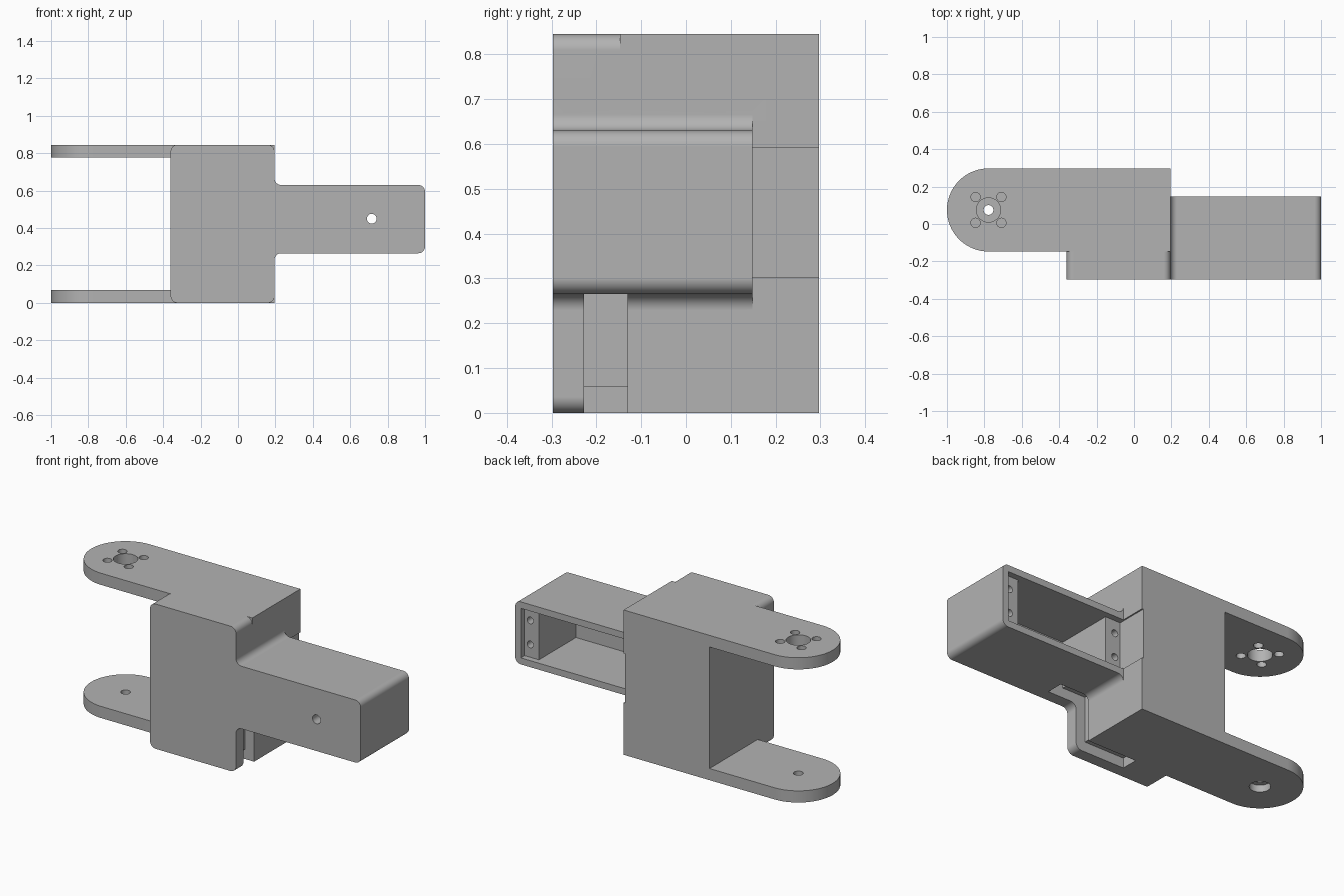
import bpy, bmesh, math
from mathutils import Vector

if "Cube" in bpy.data.objects:
    bpy.data.objects.remove(bpy.data.objects["Cube"])

grey = bpy.data.materials.new("plain grey")
grey.use_nodes = True
grey.diffuse_color = (0.45, 0.45, 0.45, 1)
grey.node_tree.nodes["Principled BSDF"].inputs["Base Color"].default_value = grey.diffuse_color

# Main dimensions
TOP, MID = 0.845, 0.448
FRONT, STEP, BACK = -0.297, -0.147, 0.297
BODY_L, BODY_R = -0.36, 0.195
BOX_LOW, BOX_TOP, BOX_BACK = 0.265, 0.63, 0.148
PIVOT = (-0.778, 0.075)
FILLET = 0.036


def rounded(corners, steps=12):
    """Turn right-angled corners (a, b, radius) into an outline with arcs."""
    out = []
    for i, (a, b, r) in enumerate(corners):
        p = Vector((a, b))
        if r == 0:
            out.append(p)
            continue
        d1 = (Vector(corners[i - 1][:2]) - p).normalized()
        d2 = (Vector(corners[(i + 1) % len(corners)][:2]) - p).normalized()
        c = p + (d1 + d2) * r
        for k in range(steps + 1):
            t = math.pi / 2 * k / steps
            out.append(c - d2 * r * math.cos(t) - d1 * r * math.sin(t))
    return out


def rect(a0, a1, b0, b1, r=0):
    return rounded([(a0, b0, r), (a1, b0, r), (a1, b1, r), (a0, b1, r)])


def circle(a, b, r, n=40):
    return [Vector((a + r * math.cos(math.tau * k / n), b + r * math.sin(math.tau * k / n)))
            for k in range(n)]


def prism(name, outline, axis, lo, hi):
    """Extrude an outline along y (outline in x, z) or z (outline in x, y)."""
    bm = bmesh.new()
    place = (lambda p, h: (p.x, h, p.y)) if axis == "y" else (lambda p, h: (p.x, p.y, h))
    verts = [bm.verts.new(place(p, lo)) for p in outline]
    bmesh.ops.remove_doubles(bm, verts=verts, dist=1e-5)
    face = bm.faces.new(bm.verts[:])
    side = bmesh.ops.extrude_face_region(bm, geom=[face])["geom"]
    shift = Vector(place(Vector((0, 0)), hi - lo))
    bmesh.ops.translate(bm, vec=shift, verts=[g for g in side if isinstance(g, bmesh.types.BMVert)])
    bmesh.ops.recalc_face_normals(bm, faces=bm.faces)
    mesh = bpy.data.meshes.new(name)
    bm.to_mesh(mesh)
    bm.free()
    mesh.materials.append(grey)
    obj = bpy.data.objects.new(name, mesh)
    bpy.context.collection.objects.link(obj)
    return obj


def combine(target, other, operation):
    """Apply a boolean and discard the helper."""
    other.hide_render = True
    mod = target.modifiers.new(operation, "BOOLEAN")
    mod.object, mod.operation, mod.solver = other, operation, "EXACT"
    bpy.context.view_layer.objects.active = target
    bpy.ops.object.modifier_apply(modifier=mod.name)
    bpy.data.objects.remove(other)


# Solid body, rounded front slab and fork arms
bracket = prism("servo_bracket", rect(BODY_L, BODY_R, STEP, BACK), "z", 0, TOP)
solids = [prism("front_slab", rect(BODY_L, BODY_R, 0, TOP, FILLET), "y", FRONT, STEP + 0.001)]
arm = rounded([(-1, STEP, 0.222), (-0.3, STEP, 0), (-0.3, BACK, 0), (-1, BACK, 0.222)], 24)
for name, lo, hi in (("lower_arm", 0, 0.068), ("upper_arm", 0.777, TOP)):
    solids.append(prism(name, arm, "z", lo, hi))

# Motor box blending into the body with concave fillets
solids.append(prism("motor_box", rounded([
    (0.1, 0.2, 0), (BODY_R, 0.2, 0), (BODY_R, BOX_LOW, FILLET),
    (1, BOX_LOW, FILLET), (1, BOX_TOP, FILLET),
    (BODY_R, BOX_TOP, FILLET), (BODY_R, 0.7, 0), (0.1, 0.7, 0)]), "y", FRONT, BOX_BACK))
for part in solids:
    combine(bracket, part, "UNION")

# Motor pocket: shallow rim recess, deep well, screw holes and front hole
POCKET_L, POCKET_R, RIM = 0.187, 0.962, 0.113
cuts = [
    prism("rim_cut", rect(POCKET_L, POCKET_R, 0.303, 0.592), "y", RIM, 0.4),
    prism("well_cut", rect(0.285, 0.87, 0.303, 0.592), "y", -0.228, 0.2),
    prism("front_hole_cut", circle(0.715, 0.45, 0.026), "y", -0.4, 0),
]
for x in (POCKET_L + 0.036, POCKET_R - 0.036):
    for z in (MID - 0.07, MID + 0.07):
        cuts.append(prism("screw_cut", circle(x, z, 0.02, 24), "y", -0.05, 0.14))

# Cable channel under the box, down the side and under the body
cuts.append(prism("channel_cut", rounded([
    (-0.12, -0.1, 0), (-0.12, 0.058, 0), (0.137, 0.058, 0), (0.137, 0.322, 0),
    (0.38, 0.322, 0), (0.38, -0.1, 0)]), "y", -0.228, -0.13))

# Pivot holes in both arms
px, py = PIVOT
cuts.append(prism("upper_pivot_cut", circle(px, py, 0.065), "z", 0.7, 0.9))
cuts.append(prism("lower_pivot_cut", circle(px, py, 0.026), "z", -0.1, 0.1))
cuts.append(prism("counterbore_cut", circle(px, py, 0.055), "z", -0.1, 0.04))
for sx in (-1, 1):
    for sy in (-1, 1):
        cuts.append(prism("horn_hole_cut", circle(px + sx * 0.069, py + sy * 0.069, 0.025, 24),
                          "z", 0.7, 0.9))
for cut in cuts:
    combine(bracket, cut, "DIFFERENCE")

# Smooth arcs with crisp flats
bpy.ops.object.select_all(action="DESELECT")
bracket.select_set(True)
bpy.context.view_layer.objects.active = bracket
bpy.ops.object.shade_smooth_by_angle(angle=math.radians(30))
weighted = bracket.modifiers.new("crisp_flats", "WEIGHTED_NORMAL")
weighted.keep_sharp = True
